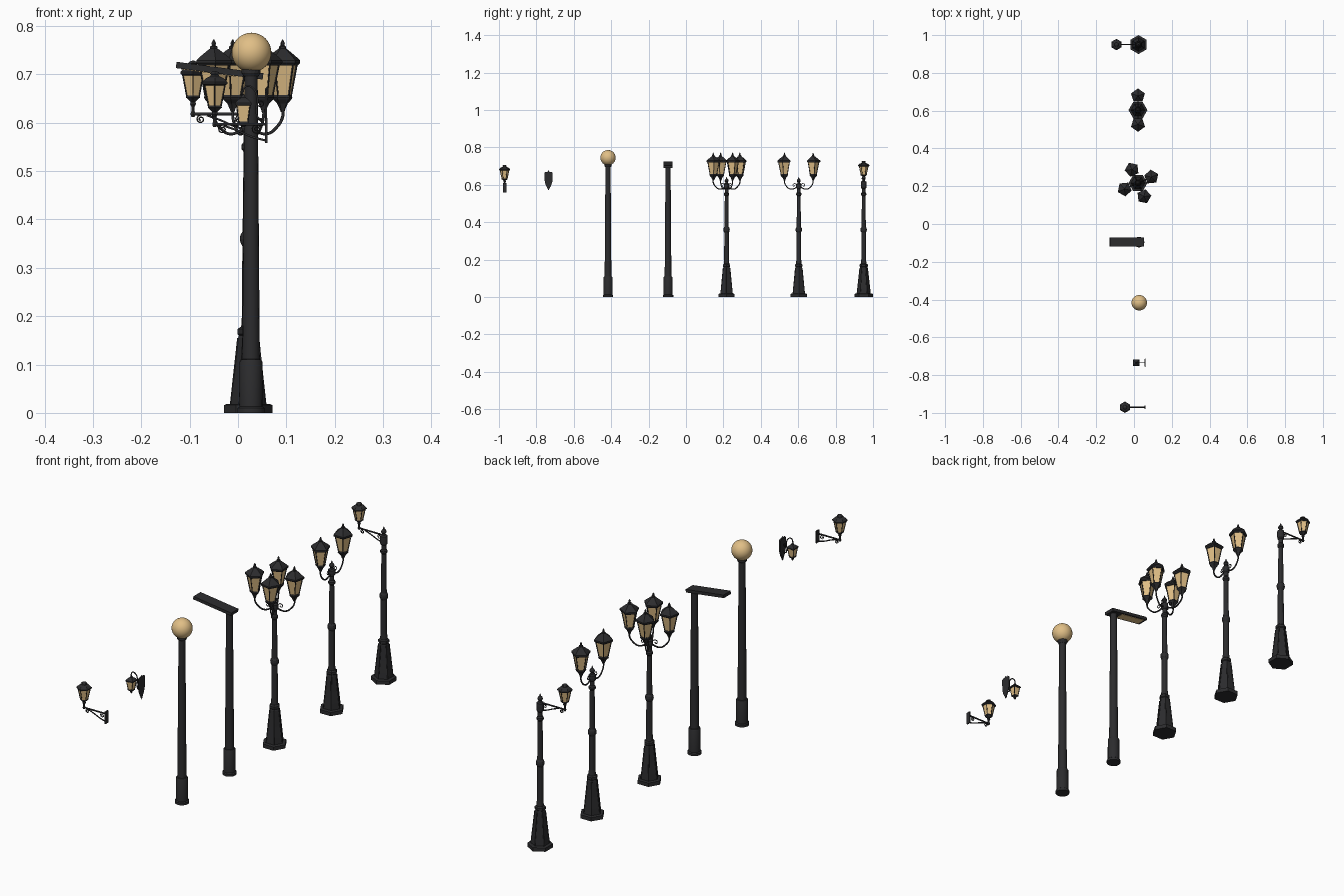
import bpy, bmesh, math
from mathutils import Vector, Matrix

if "Cube" in bpy.data.objects:
    bpy.data.objects.remove(bpy.data.objects["Cube"])


def material(name, col):
    m = bpy.data.materials.new(name)
    m.diffuse_color = (*col, 1)
    m.use_nodes = True
    m.node_tree.nodes["Principled BSDF"].inputs["Base Color"].default_value = m.diffuse_color
    return m


IRON = material("black_iron", (0.025, 0.025, 0.027))
GLOW = material("warm_glass", (0.75, 0.52, 0.24))


def add(name, bm, mat, smooth=None):
    bmesh.ops.recalc_face_normals(bm, faces=bm.faces)
    me = bpy.data.meshes.new(name)
    bm.to_mesh(me)
    bm.free()
    me.materials.append(mat)
    ob = bpy.data.objects.new(name, me)
    bpy.context.collection.objects.link(ob)
    if smooth:
        bpy.ops.object.select_all(action='DESELECT')
        ob.select_set(True)
        bpy.context.view_layer.objects.active = ob
        bpy.ops.object.shade_smooth_by_angle(angle=math.radians(smooth))
    return ob


def turned(name, profile, sides, x, y, rot=0.0, mat=IRON, smooth=None):
    """Stack of regular polygons from (radius, z) pairs, capped at both ends."""
    bm = bmesh.new()
    rings = [[bm.verts.new((x + r * math.cos(rot + math.tau * i / sides),
                            y + r * math.sin(rot + math.tau * i / sides), z))
              for i in range(sides)] for r, z in profile]
    for a, b in zip(rings, rings[1:]):
        for i in range(sides):
            j = (i + 1) % sides
            bm.faces.new((a[i], a[j], b[j], b[i]))
    bm.faces.new(rings[0])
    bm.faces.new(rings[-1])
    return add(name, bm, mat, smooth)


def box(name, centre, size, mat=IRON, tilt=0.0):
    bm = bmesh.new()
    bmesh.ops.create_cube(bm, size=1, matrix=Matrix.Translation(centre)
                          @ Matrix.Rotation(tilt, 4, 'Y') @ Matrix.Diagonal((*size, 1)))
    return add(name, bm, mat)


def rod(name, pts, radius, curved=True):
    """Round bar through the points, turned into a mesh."""
    cu = bpy.data.curves.new(name, 'CURVE')
    cu.dimensions = '3D'
    cu.bevel_depth, cu.bevel_resolution, cu.use_fill_caps = radius, 1, True
    cu.resolution_u = 5
    sp = cu.splines.new('BEZIER' if curved else 'POLY')
    if curved:
        sp.bezier_points.add(len(pts) - 1)
        for p, c in zip(sp.bezier_points, pts):
            p.co = c
            p.handle_left_type = p.handle_right_type = 'AUTO'
    else:
        sp.points.add(len(pts) - 1)
        for p, c in zip(sp.points, pts):
            p.co = (*c, 1)
    tmp = bpy.data.objects.new(name, cu)
    bpy.context.collection.objects.link(tmp)
    me = bpy.data.meshes.new_from_object(tmp.evaluated_get(bpy.context.evaluated_depsgraph_get()))
    bpy.data.objects.remove(tmp)
    me.materials.clear()
    me.materials.append(IRON)
    bpy.context.collection.objects.link(bpy.data.objects.new(name, me))


def spiral(cx, cz, y, r, turns, start, n=14):
    return [(cx + r * (1 - .75 * i / n) * math.cos(start + turns * math.tau * i / n), y,
             cz + r * (1 - .75 * i / n) * math.sin(start + turns * math.tau * i / n))
            for i in range(n + 1)]


def lantern(name, x, y, sides, rot, low, high, roof, foot, bar):
    """Tapered glass between two rings; low/high are (radius, z) of the glass."""
    turned(name + "_glass", [(low[0] * .94, low[1]), (high[0] * .94, high[1])],
           sides, x, y, rot, GLOW)
    for i in range(sides):
        a = rot + math.tau * i / sides
        rod(f"{name}_corner_bar_{i}", [(x + r * math.cos(a), y + r * math.sin(a), z)
                                       for r, z in (low, high)], bar, False)
    turned(name + "_roof", roof, sides, x, y, rot)
    turned(name + "_foot", foot, sides, x, y, rot)


def big_lantern(name, x, y, rot):
    lantern(name, x, y, 5, rot, (.019, .655), (.033, .724),
            [(.034, .718), (.039, .723), (.039, .729), (.030, .737), (.013, .750), (.008, .753),
             (.008, .757), (.004, .760), (.005, .764), (.001, .772)],
            [(.004, .622), (.007, .630), (.012, .640), (.020, .648), (.022, .652), (.020, .657)], .0018)


def small_lantern(name, x, y, z):
    """Six-sided lantern standing on a bar at height z."""
    lantern(name, x, y, 6, math.pi / 2, (.015, z + .037), (.025, z + .083),
            [(.025, z + .080), (.030, z + .083), (.030, z + .087), (.021, z + .095), (.011, z + .099),
             (.009, z + .103), (.012, z + .104), (.010, z + .107), (.003, z + .110)],
            [(.004, z - .006), (.006, z), (.004, z + .006), (.004, z + .015), (.007, z + .020),
             (.006, z + .025), (.014, z + .032), (.017, z + .034), (.016, z + .038)], .0014)


def bracket(name, xo, xi, y, z):
    """Horizontal bar with a curved brace and scroll below it."""
    rod(name + "_bar", [(xo, y, z), (xi, y, z)], .0032, False)
    rod(name + "_brace", [(xi, y, z - .034), (xi - .030, y, z - .026), (xi - .060, y, z - .013),
                          (xi - .088, y, z - .003)], .0024)
    rod(name + "_inner_scroll", spiral(xi - .020, z - .011, y, .010, 1.5, math.pi / 2), .0014, False)
    rod(name + "_outer_scroll", spiral(xo + .016, z - .011, y, .009, 1.5, math.pi / 2), .0016, False)


def ornate_post(name, x, y, rot, hub):
    turned(name + "_base_plate", [(.050, 0), (.050, .016), (.046, .018)], 6, x, y, rot)
    turned(name + "_skirt", [(.037, .016), (.034, .045), (.028, .090), (.021, .155), (.019, .160),
                             (.022, .163), (.022, .173), (.016, .178)], 6, x, y, rot)
    for i in range(6):
        a = rot + math.tau * i / 6
        rod(f"{name}_skirt_rib_{i}", [(x + r * math.cos(a), y + r * math.sin(a), z)
                                      for r, z in ((.036, .018), (.021, .155))], .002, False)
    turned(name + "_shaft", [(.015, .17), (.013, .20), (.012, .345), (.016, .352), (.017, .360),
                             (.016, .368), (.0115, .375), (.0095, .54), (.014, .546), (.014, .554),
                             (.0095, .560), (.0095, .578), (.014, .583), (.015, hub), (.014, hub + .012),
                             (.008, hub + .016), (.007, hub + .022), (.011, hub + .028), (.009, hub + .035),
                             (.004, hub + .040), (.001, hub + .050)], 12, x, y, rot)


def swan_arm(name, x, y, angle, reach):
    c, s = math.cos(angle), math.sin(angle)
    at = lambda r, z: (x + r * c, y + r * s, z)
    rod(name + "_arm", [at(.008, .590), at(.024, .580), at(.044, .577), at(.064, .590),
                        at(reach, .612), at(reach, .630)], .0032)
    rod(name + "_curl", [at(.010, .600), at(.022, .607), at(.031, .600), at(.027, .592),
                         at(.021, .597)], .0018)
    big_lantern(name + "_lantern", x + reach * c, y + reach * s, angle)


# single-lantern post with side bracket
ornate_post("single_post", .024, .95, math.pi / 2, .605)
bracket("single_bracket", -.093, .024, .95, .618)
small_lantern("single_lantern", -.093, .95, .618)

# two-lantern post
ornate_post("double_post", .021, .603, 0, .592)
for i in range(2):
    swan_arm(f"double_{i}", .021, .603, math.pi / 2 + math.pi * i, .076)

# four-lantern post
ornate_post("quad_post", .021, .217, 0, .592)
for i in range(4):
    swan_arm(f"quad_{i}", .021, .217, math.radians(24 + 90 * i), .078)

# plain posts: modern lamp and globe lamp
for name, y, top in (("modern_post", -.096, .697), ("globe_post", -.417, .712)):
    turned(name, [(.028, 0), (.028, .010), (.024, .013), (.0235, .106), (.0215, .110), (.018, .111),
                  (.0135, top)], 16, .027, y, smooth=30)

# modern flat head with light panel underneath
tilt = math.radians(7.5)
box("modern_head", (-.038, -.096, .7075), (.181, .048, .013), IRON, tilt)
down = Matrix.Rotation(tilt, 3, 'Y') @ Vector((-.022, 0, -.0068))
box("modern_light_panel", Vector((-.038, -.096, .7075)) + down, (.115, .036, .002), GLOW, tilt)

# globe
turned("globe_collar", [(.015, .695), (.020, .703), (.020, .710), (.014, .713)], 16, .027, -.417)
bm = bmesh.new()
bmesh.ops.create_uvsphere(bm, u_segments=32, v_segments=16, radius=.041,
                          matrix=Matrix.Translation((.028, -.417, .745)))
add("globe", bm, GLOW, 60)

# wall lamp with hanging lantern: shield plate
half = [(0, .674), (.008, .668), (.014, .670), (.022, .664), (.021, .640), (.020, .615),
        (.014, .596), (.006, .582), (0, .570)]
outline = half + [(-w, z) for w, z in half[-2:0:-1]]
bm = bmesh.new()
face = bm.faces.new([bm.verts.new((.060, -.735 + w, z)) for w, z in outline])
ext = bmesh.ops.extrude_face_region(bm, geom=[face])
front = [v for v in ext["geom"] if isinstance(v, bmesh.types.BMVert)]
for v in front:
    v.co = Vector((.0555, -.735 + (v.co.y + .735) * .88, .625 + (v.co.z - .625) * .92))
add("shield_plate", bm, IRON)

# hooked arm and hanging lantern
rod("hook_arm", [(.057, -.735, .612), (.044, -.735, .608), (.038, -.735, .625), (.040, -.735, .650),
                 (.030, -.735, .672), (.016, -.735, .675), (.010, -.735, .664), (.011, -.735, .654)], .0022)
rod("hook_scroll", spiral(.047, .640, -.735, .008, 1.3, math.pi), .0014, False)
lantern("hanging_lantern", .011, -.735, 4, math.pi / 4, (.013, .600), (.020, .637),
        [(.020, .635), (.024, .637), (.024, .641), (.015, .648), (.006, .652), (.004, .657), (.001, .659)],
        [(.002, .584), (.005, .589), (.005, .592), (.013, .597), (.015, .599), (.014, .602)], .0013)

# wall lamp with standing lantern
box("wall_plate", (.058, -.97, .584), (.005, .018, .052))
bracket("wall_bracket", -.048, .058, -.97, .597)
small_lantern("wall_lantern", -.048, -.97, .597)
